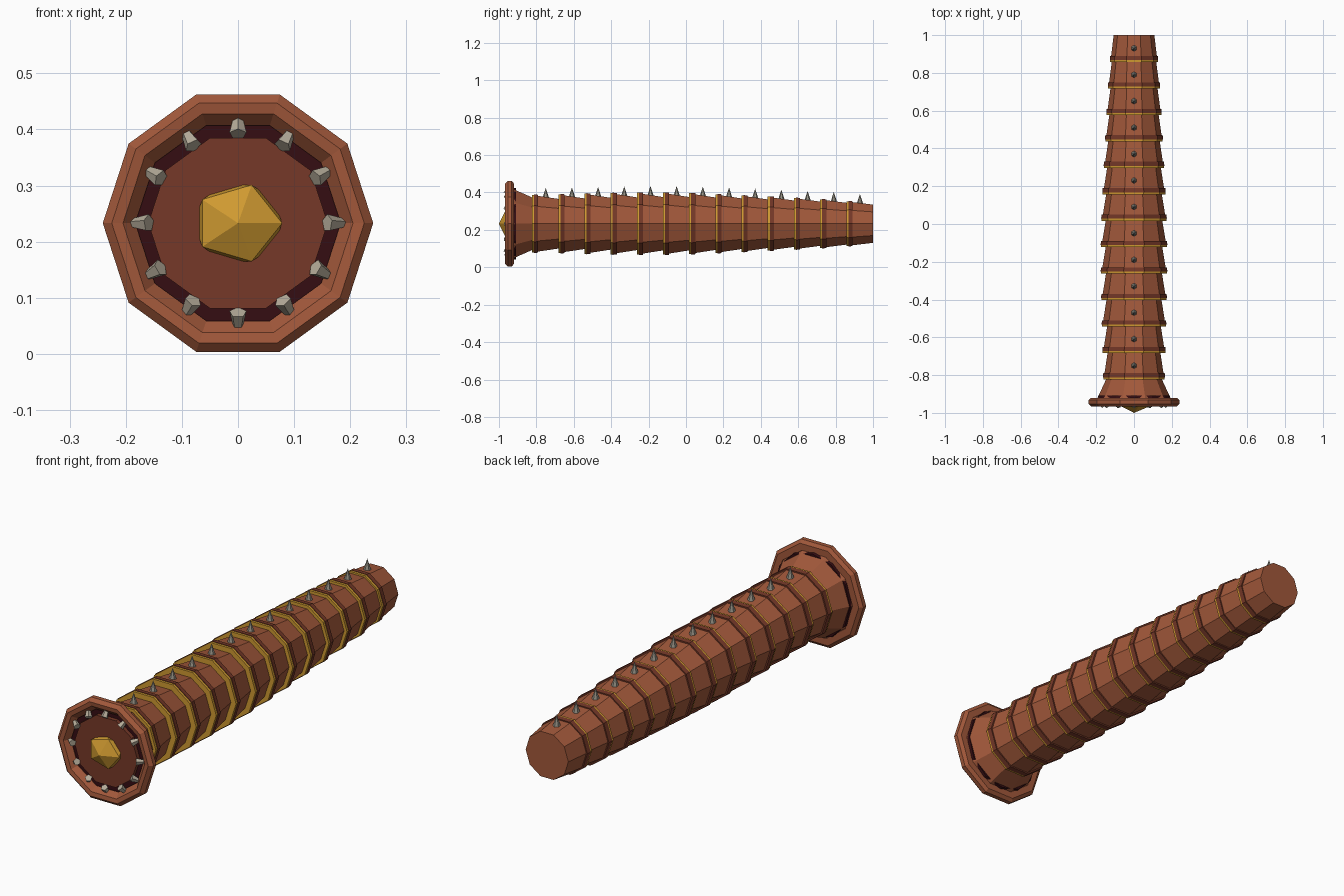
import bpy, math
from mathutils import Vector, Matrix

cube = bpy.data.objects.get("Cube")
if cube:
    bpy.data.objects.remove(cube)

CZ = 0.233      # height of the body axis
SIDES = 10


def material(name, rgb):
    m = bpy.data.materials.new(name)
    m.use_nodes = True
    m.diffuse_color = (*rgb, 1)
    m.node_tree.nodes["Principled BSDF"].inputs["Base Color"].default_value = (*rgb, 1)
    return m


hide = material("reddish brown hide", (0.36, 0.098, 0.043))
dark_hide = material("dark brown hide", (0.18, 0.04, 0.021))
maroon = material("mouth maroon", (0.035, 0.004, 0.006))
gold = material("gold", (0.62, 0.32, 0.03))
bone = material("bone", (0.46, 0.41, 0.32))
spine_grey = material("grey spine", (0.3, 0.28, 0.23))


def add_mesh(name, verts, faces, mat):
    me = bpy.data.meshes.new(name)
    me.from_pydata(verts, [], faces)
    me.materials.append(mat)
    ob = bpy.data.objects.new(name, me)
    bpy.context.collection.objects.link(ob)
    return ob


def lathe(name, profile, mat, sides=SIDES, closed=False):
    """Spin (radius, y) points, listed front to back, around the body axis."""
    verts, faces, n = [], [], len(profile)
    for r, y in profile:
        for k in range(sides):
            a = math.tau * k / sides
            verts.append((r * math.cos(a), y, CZ + r * math.sin(a)))
    for j in range(n if closed else n - 1):
        for k in range(sides):
            k2, j2 = (k + 1) % sides, (j + 1) % n
            faces.append((j * sides + k, j2 * sides + k, j2 * sides + k2, j * sides + k2))
    if not closed:
        faces.append(tuple(range(sides)))
        faces.append(tuple(reversed(range((n - 1) * sides, n * sides))))
    return add_mesh(name, verts, faces, mat)


def spike(name, base, tip, r1, r2, mat, sides):
    """Tapered spike from base to tip."""
    base, tip = Vector(base), Vector(tip)
    axis = tip - base
    bpy.ops.mesh.primitive_cone_add(vertices=sides, radius1=r1, radius2=r2, depth=axis.length)
    ob = bpy.context.object
    ob.name = name
    ob.matrix_world = Matrix.Translation((base + tip) / 2) @ axis.to_track_quat('Z', 'Y').to_matrix().to_4x4()
    ob.data.materials.append(mat)


# Body segments, each with a gold ring, dark collar and back spine
radii = [0.165, 0.168, 0.172, 0.175, 0.177, 0.177, 0.174,
         0.168, 0.161, 0.154, 0.147, 0.139, 0.128]
step = 0.14
for i, r in enumerate(radii):
    y = -0.82 + step * i
    end = 1.0 if i == len(radii) - 1 else y + step + 0.005
    lathe("body_segment", [(r * 0.97, y + 0.005), (r * 0.84, end)], hide)
    lathe("segment_collar", [(r, y + 0.008), (r * 0.985, y + 0.03)], dark_hide)
    lathe("gold_ring", [(r * 0.985, y - 0.003), (r * 0.985, y + 0.009)], gold)
    ym = y + 0.07
    top = r * 0.9 * math.sin(math.radians(72)) + CZ
    spike("back_spine", (0, ym, top - 0.005), (0, ym, top + 0.05), 0.018, 0, spine_grey, 6)

# Flared head
lathe("head_flare", [(0.195, -0.925), (0.142, -0.81)], hide)

# Mouth rim
lathe("mouth_rim", [(0.225, -0.967), (0.241, -0.952), (0.241, -0.932), (0.226, -0.92),
                    (0.195, -0.92), (0.183, -0.94), (0.205, -0.964)], hide, closed=True)

# Mouth lining and plate
lathe("mouth_lining", [(0.194, -0.932), (0.19, -0.908)], maroon, sides=12)
lathe("mouth_plate", [(0.16, -0.95), (0.16, -0.928)], dark_hide)

# Teeth around the mouth
for k in range(12):
    a = math.tau * k / 12
    d = Vector((math.cos(a), 0, math.sin(a)))
    c = Vector((0, 0, CZ))
    spike("tooth", c + d * 0.159 + Vector((0, -0.962, 0)),
          c + d * 0.194 + Vector((0, -0.938, 0)), 0.016, 0.007, bone, 5)

# Gold core in the mouth
bpy.ops.mesh.primitive_ico_sphere_add(subdivisions=1, radius=1)
core = bpy.context.object
core.name = "mouth_core"
core.data.transform(Matrix.Rotation(math.radians(90), 4, 'X'))
core.data.transform(Matrix.Diagonal((0.088, 0.06, 0.08, 1)))
core.location = (0, -0.94, CZ)
core.data.materials.append(gold)
